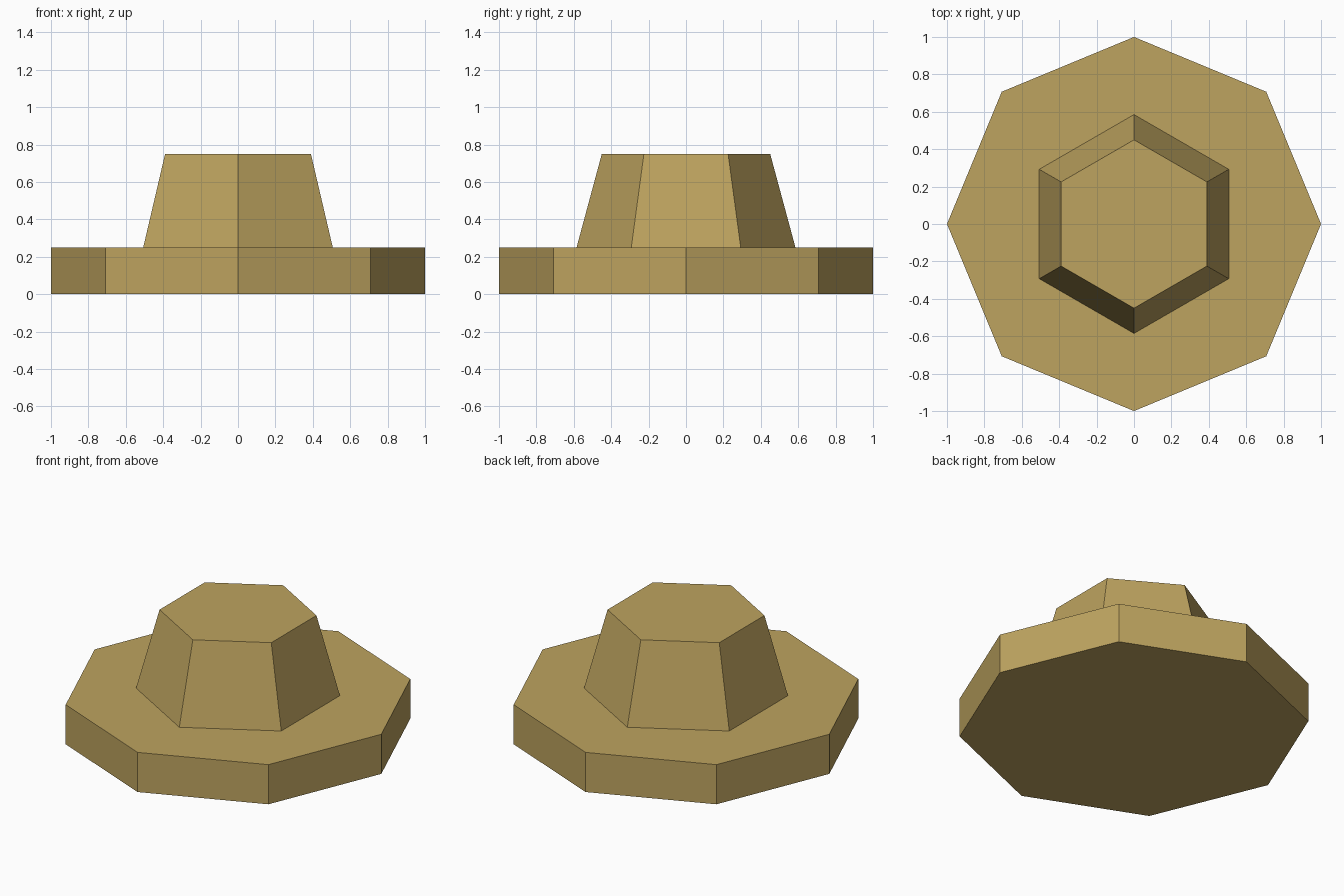
import bpy
import math

if "Cube" in bpy.data.objects:
    bpy.data.objects.remove(bpy.data.objects["Cube"])

# Single flat tan colour
tan = bpy.data.materials.new("tan")
tan.diffuse_color = (0.51, 0.366, 0.115, 1.0)
tan.use_nodes = True
tan.node_tree.nodes["Principled BSDF"].inputs["Base Color"].default_value = tan.diffuse_color


def frustum(name, sides, start_deg, r_bottom, r_top, z_bottom, z_top):
    """Flat-shaded prism or tapered prism with its first corner at start_deg."""
    verts = []
    for r, z in ((r_bottom, z_bottom), (r_top, z_top)):
        for i in range(sides):
            a = math.radians(start_deg) + math.tau * i / sides
            verts.append((r * math.cos(a), r * math.sin(a), z))
    faces = [tuple(reversed(range(sides))), tuple(range(sides, 2 * sides))]
    for i in range(sides):
        j = (i + 1) % sides
        faces.append((i, j, j + sides, i + sides))
    mesh = bpy.data.meshes.new(name)
    mesh.from_pydata(verts, [], faces)
    mesh.materials.append(tan)
    obj = bpy.data.objects.new(name, mesh)
    bpy.context.collection.objects.link(obj)
    return obj


# Octagonal base plate
frustum("base_plate", 8, 0, 1.0, 1.0, 0.0, 0.25)

# Tapered hexagonal boss on top
frustum("hex_boss", 6, 90, 0.585, 0.45, 0.25, 0.75)
